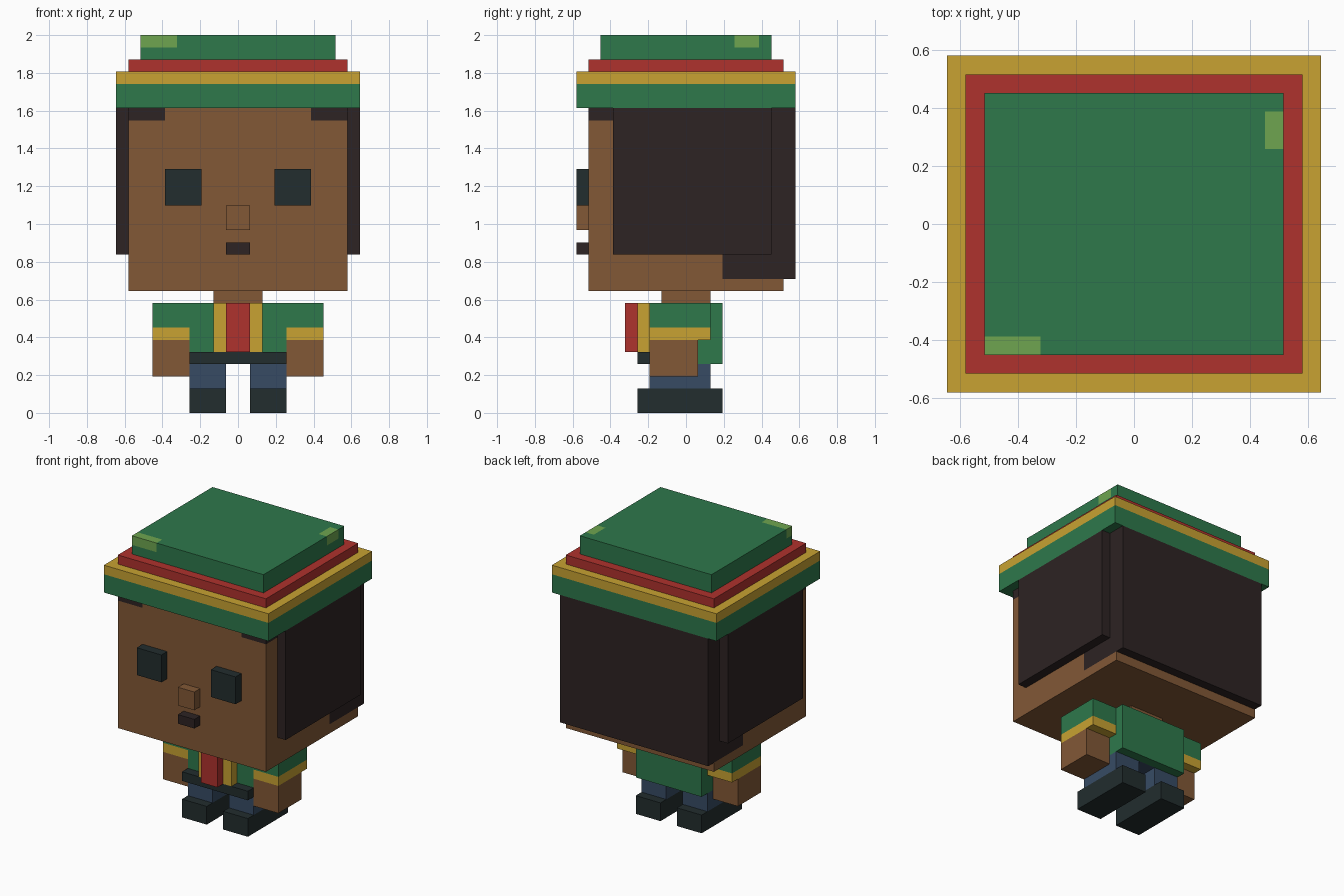
import bpy, bmesh
from mathutils import Vector

if "Cube" in bpy.data.objects:
    bpy.data.objects.remove(bpy.data.objects["Cube"])

U = 2 / 31  # one block of the grid


def material(name, rgb):
    lin = [((c / 255 + 0.055) / 1.055) ** 2.4 for c in rgb]
    m = bpy.data.materials.new(name)
    m.diffuse_color = (*lin, 1)
    m.use_nodes = True
    m.node_tree.nodes["Principled BSDF"].inputs["Base Color"].default_value = m.diffuse_color
    return m


SKIN = material("brown skin", (130, 88, 54))
HAIR = material("dark brown hair", (45, 35, 35))
DARK = material("charcoal", (34, 45, 46))
GREEN = material("green", (46, 120, 75))
LIGHT = material("light green", (110, 165, 80))
GOLD = material("gold", (200, 162, 50))
RED = material("red", (175, 50, 45))
BLUE = material("denim blue", (55, 75, 100))


def box(name, x, y, z, mat, paint=()):
    """Block from (min, max) ranges in grid units; paint = [(x, y, z, material)] regions."""
    rng = [sorted(x), sorted(y), sorted(z)]
    bm = bmesh.new()
    bmesh.ops.create_cube(bm, size=1)
    for v in bm.verts:
        v.co = Vector([r[0] if c < 0 else r[1] for r, c in zip(rng, v.co)])
    mats = [mat]
    # cut the faces along the edges of every painted region
    for region in paint:
        for axis in range(3):
            for p in region[axis]:
                if rng[axis][0] < p < rng[axis][1]:
                    co, no = Vector(), Vector()
                    co[axis], no[axis] = p, 1
                    bmesh.ops.bisect_plane(bm, geom=bm.verts[:] + bm.edges[:] + bm.faces[:],
                                           plane_co=co, plane_no=no)
    for region in paint:
        if region[3] not in mats:
            mats.append(region[3])
        for f in bm.faces:
            c = f.calc_center_median()
            if all(min(region[a]) - .01 <= c[a] <= max(region[a]) + .01 for a in range(3)):
                f.material_index = mats.index(region[3])
    bmesh.ops.scale(bm, vec=(U, U, U), verts=bm.verts)
    me = bpy.data.meshes.new(name)
    bm.to_mesh(me)
    bm.free()
    for m in mats:
        me.materials.append(m)
    ob = bpy.data.objects.new(name, me)
    bpy.context.collection.objects.link(ob)


# Head, with hairline painted on the temples and behind the ears
hairline = []
for s in (-1, 1):
    hairline += [((6 * s, 9 * s), (-8, -6), (24, 25), HAIR),
                 ((8.9 * s, 9 * s), (3, 8), (11, 13), HAIR),
                 ((8.9 * s, 9 * s), (7, 8), (13, 25), HAIR)]
box("head", (-9, 9), (-8, 8), (10, 25), SKIN, hairline)
box("back_hair", (-9, 9), (8, 9), (11, 25), HAIR)
box("nose", (-1, 1), (-9, -8), (15, 17), SKIN)
box("mouth", (-1, 1), (-9, -8), (13, 14), HAIR)
box("neck", (-2, 2), (-2, 2), (9, 10), SKIN)

# Stepped hat
box("hat_brim", (-10, 10), (-9, 9), (25, 28), GREEN,
    [((-10, 10), (-9, 9), (27, 28), GOLD)])
box("hat_band", (-9, 9), (-8, 8), (28, 29), RED)
box("hat_crown", (-8, 8), (-7, 7), (29, 31), GREEN,
    [((-8, -5), (-7, -6), (30, 31), LIGHT), ((7, 8), (4, 6), (30, 31), LIGHT)])

# Torso and clothing
box("torso", (-4, 4), (-3, 2), (4, 9), GREEN, [((-4, 4), (-3, 2), (3, 4), BLUE)])
box("jacket_back", (-4, 4), (2, 3), (4, 9), GREEN)
box("shirt_gold", (-2, 2), (-4, -3), (5, 9), GOLD)
box("shirt_red", (-1, 1), (-5, -4), (5, 9), RED)
box("belt", (-4, 4), (-4, -3), (4, 5), DARK)

# Mirrored parts
for s, side in ((-1, "left"), (1, "right")):
    box(side + "_side_hair", (9 * s, 10 * s), (-6, 7), (13, 25), HAIR)
    box(side + "_eye", (3 * s, 6 * s), (-9, -8), (17, 20), DARK)
    box(side + "_sleeve", (4 * s, 7 * s), (-3, 2), (6, 9), GREEN,
        [((4 * s, 7 * s), (-3, 2), (6, 7), GOLD)])
    box(side + "_forearm", (4 * s, 7 * s), (-3, 1), (3, 6), SKIN)
    box(side + "_leg", (1 * s, 4 * s), (-3, 2), (2, 4), BLUE)
    box(side + "_shoe", (1 * s, 4 * s), (-4, 3), (0, 2), DARK)
